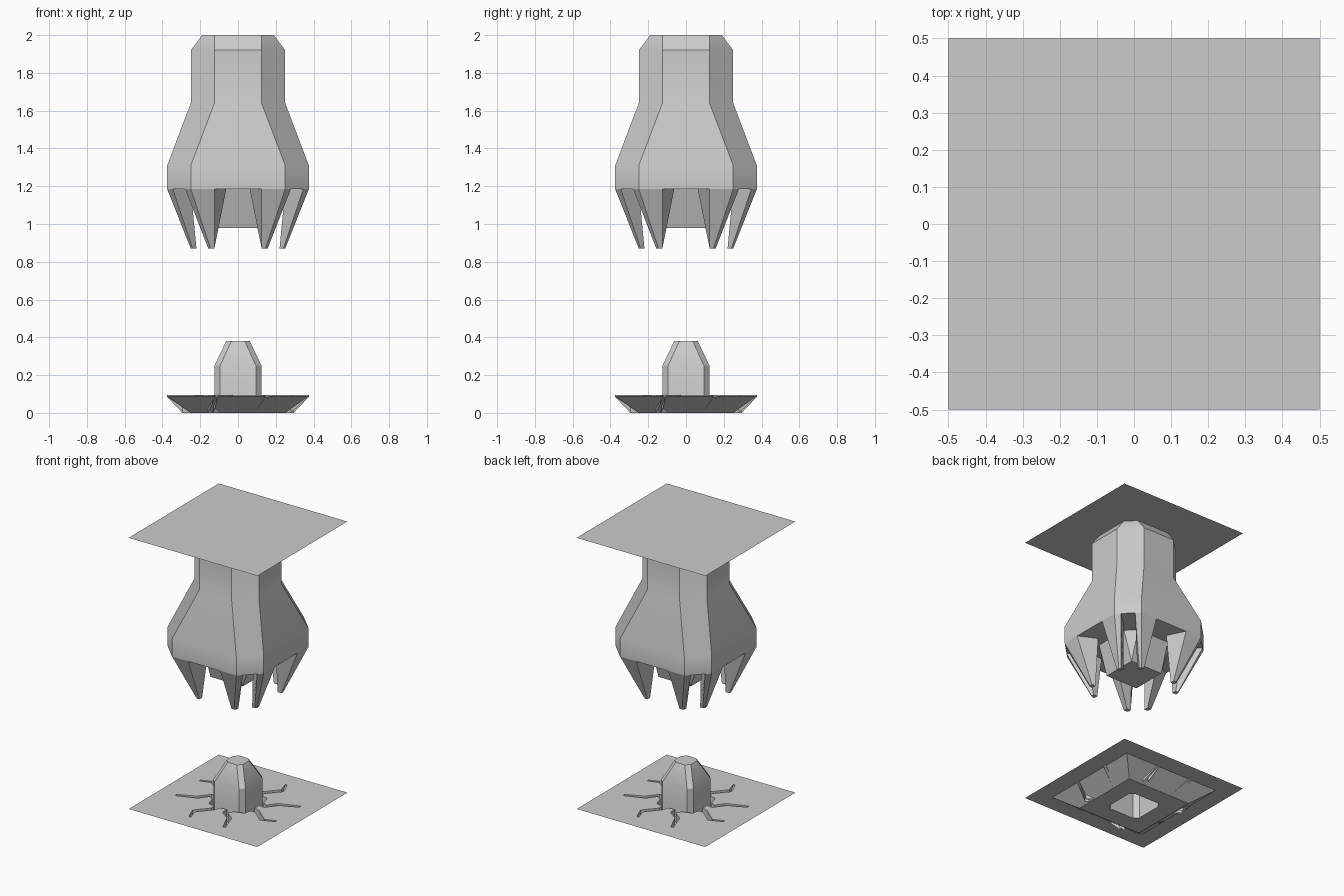
import bpy, bmesh
from math import radians

if "Cube" in bpy.data.objects:
    bpy.data.objects.remove(bpy.data.objects["Cube"])


def make(name, bm, smooth=True, recalc=True):
    bmesh.ops.remove_doubles(bm, verts=bm.verts[:], dist=1e-4)
    if recalc:
        bmesh.ops.recalc_face_normals(bm, faces=bm.faces[:])
    me = bpy.data.meshes.new(name)
    bm.to_mesh(me)
    bm.free()
    ob = bpy.data.objects.new(name, me)
    bpy.context.collection.objects.link(ob)
    if smooth:
        bpy.ops.object.select_all(action='DESELECT')
        ob.select_set(True)
        bpy.context.view_layer.objects.active = ob
        bpy.ops.object.shade_smooth_by_angle(angle=radians(30))
    return ob


def octagon(h, f, z):
    # chamfered square: half size h, half flat width f
    pts = [(h, -f), (h, f), (f, h), (-f, h), (-h, f), (-h, -f), (-f, -h), (f, -h)]
    return [(x, y, z) for x, y in pts]


def loft(bm, rings, cap_first=False, cap_last=False):
    vs = [[bm.verts.new(p) for p in r] for r in rings]
    n = len(rings[0])
    for a, b in zip(vs, vs[1:]):
        for i in range(n):
            j = (i + 1) % n
            bm.faces.new((a[i], a[j], b[j], b[i]))
    if cap_first:
        bm.faces.new(vs[0])
    if cap_last:
        bm.faces.new(vs[-1])


def rotate4(pts, k):
    for _ in range(k):
        pts = [(-p[1], p[0], *p[2:]) for p in pts]
    return pts


# ceiling plane
bm = bmesh.new()
bmesh.ops.create_grid(bm, x_segments=1, y_segments=1, size=0.5)
ceiling = make("ceiling", bm, False, False)
ceiling.location.z = 2

# hanging body with flat underside
bm = bmesh.new()
loft(bm, [octagon(.19, .125, 2), octagon(.25, .125, 1.92), octagon(.25, .125, 1.64),
          octagon(.375, .25, 1.31), octagon(.375, .25, 1.185), octagon(.19, .125, 1.185)])
make("hanging_body", bm)

# tapering core under the body
bm = bmesh.new()
loft(bm, [octagon(.19, .125, 1.185), octagon(.125, .125, .98)])
bm.faces.new([bm.verts.new((x, y, .98)) for x, y in
              [(-.125, -.125), (-.125, .125), (.125, .125), (.125, -.125)]])
make("core", bm)

# eight fangs, a mirrored pair on each side
top = [(.125, -.375), (.25, -.375), (.28, -.345), (.19, -.25), (.0625, -.25)]
tip = [(.125, -.25), (.145, -.25), (.157, -.24), (.157, -.22), (.125, -.22)]
bm = bmesh.new()
for k in range(4):
    for s in (1, -1):
        rings = [[(s * x, y, z) for x, y in r] for r, z in ((top, 1.185), (tip, .87))]
        loft(bm, [rotate4(r, k) for r in rings], cap_last=True)
make("fangs", bm, False)

# cracked ground: square with a star-shaped crack outline cut out of it
crack = [(.14, -.13), (.15, -.08), (.185, -.075), (.28, -.158), (.375, -.12),
         (.375, -.105), (.295, -.13), (.19, -.04), (.15, -.03), (.15, .02),
         (.195, .015), (.25, .09), (.375, .145), (.375, .165), (.235, .115),
         (.185, .05), (.15, .07)]
outline = [p for k in range(4) for p in rotate4(crack, k)]
bm = bmesh.new()
edges = []
for loop in ([(-.5, -.5), (.5, -.5), (.5, .5), (-.5, .5)], outline):
    vs = [bm.verts.new((x, y, .095)) for x, y in loop]
    edges += [bm.edges.new((vs[i], vs[(i + 1) % len(vs)])) for i in range(len(vs))]
bmesh.ops.triangle_fill(bm, edges=edges, use_beauty=True, use_dissolve=False,
                        normal=(0, 0, 1))
for f in bm.faces:
    f.normal_update()
    if f.normal.z < 0:
        f.normal_flip()
make("ground", bm, False, False)

# crack walls dropping to the tray, shallow at the tips
bm = bmesh.new()
upper = [(x, y, .095) for x, y in outline]
lower = [(x, y, .085 if max(abs(x), abs(y)) > .32 else 0) for x, y in outline]
loft(bm, [lower, upper])
for f in bm.faces:
    f.normal_flip()
make("crack_walls", bm, False, False)

# tray under the ground with an opening below the stump
bm = bmesh.new()
loft(bm, [octagon(.375, .375, .09), octagon(.25, .25, 0), octagon(.125, .095, 0)])
bmesh.ops.dissolve_degenerate(bm, dist=1e-4, edges=bm.edges[:])
make("tray", bm, False)

# stump rising from the tray
bm = bmesh.new()
loft(bm, [octagon(.125, .095, 0), octagon(.125, .095, .25), octagon(.0625, .035, .38)],
     cap_last=True)
make("stump", bm)
